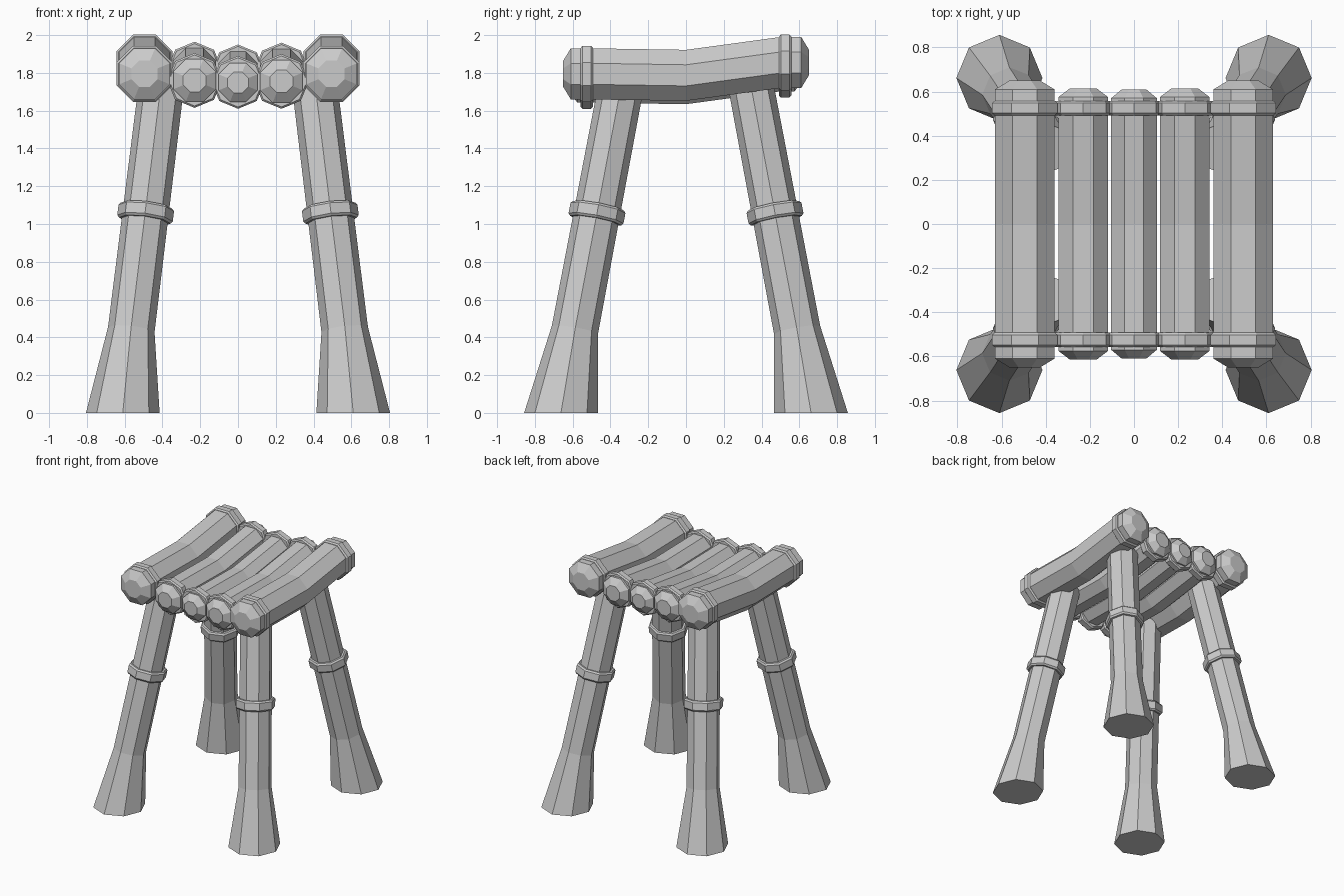
import bpy, bmesh, math
from mathutils import Vector

cube = bpy.data.objects.get("Cube")
if cube:
    bpy.data.objects.remove(cube, do_unlink=True)

# Single grey material
grey = bpy.data.materials.new("plain grey")
grey.use_nodes = True
colour = (0.6, 0.6, 0.6, 1)
grey.diffuse_color = colour
grey.node_tree.nodes["Principled BSDF"].inputs["Base Color"].default_value = colour


def loft(name, sections, phase=0.0, sides=8):
    """Skin a closed tube through (centre, radius, normal) sections."""
    bm = bmesh.new()
    rings = []
    for centre, radius, normal in sections:
        n = Vector(normal).normalized()
        u = Vector((1, 0, 0))
        u = (u - n * u.dot(n)).normalized()
        v = n.cross(u)
        ring = []
        for i in range(sides):
            a = 2 * math.pi * i / sides + phase
            ring.append(bm.verts.new(Vector(centre) + radius * (u * math.cos(a) + v * math.sin(a))))
        rings.append(ring)
    for low, high in zip(rings, rings[1:]):
        for i in range(sides):
            j = (i + 1) % sides
            bm.faces.new((low[i], low[j], high[j], high[i]))
    bm.faces.new(rings[0][::-1])
    bm.faces.new(rings[-1])
    bmesh.ops.recalc_face_normals(bm, faces=bm.faces)
    mesh = bpy.data.meshes.new(name)
    bm.to_mesh(mesh)
    bm.free()
    mesh.materials.append(grey)
    obj = bpy.data.objects.new(name, mesh)
    bpy.context.collection.objects.link(obj)
    return obj


def collar(name, centre, radius, height, normal, phase=0.0):
    """Thin band with chamfered rims, centred on a tube."""
    n = Vector(normal).normalized()
    steps = ((-0.5, 0.93), (-0.35, 1), (0.35, 1), (0.5, 0.93))
    return loft(name, [(Vector(centre) + n * height * t, radius * k, n) for t, k in steps], phase)


# Seat poles: sagging bamboo lengths with collars and domed ends
half_turn = math.pi / 8
poles = (  # name, x, height, radius, end, face radius, collar radius, phase
    ("right_outer", -0.495, 1.795, 0.146, 0.65, 0.075, 0.16, half_turn),
    ("right_inner", -0.23, 1.76, 0.122, 0.615, 0.065, 0.145, 0),
    ("middle", 0, 1.75, 0.112, 0.61, 0.06, 0.14, 0),
    ("left_inner", 0.23, 1.755, 0.122, 0.615, 0.065, 0.145, 0),
    ("left_outer", 0.495, 1.795, 0.146, 0.65, 0.075, 0.16, half_turn),
)
for name, x, z, r, end, face, band, phase in poles:
    along = (0, 1, 0)
    rise = 0.06
    shoulder = end - 0.04
    profile = (
        (-end, 0, face), (-shoulder, 0, r), (-0.5, 0, r), (0, -0.008, r),
        (0.5, rise, r), (shoulder, rise, r), (end, rise, face),
    )
    loft(name + "_seat_pole", [((x, y, z + dz), rad, along) for y, dz, rad in profile], half_turn)
    collar(name + "_front_collar", (x, -0.525, z), band, 0.065, along, phase)
    collar(name + "_back_collar", (x, 0.525, z + rise), band, 0.065, along, phase)

# Splayed legs with flared feet and a collar at mid height
for sx, side in ((-1, "right"), (1, "left")):
    for sy, end in ((-1, "front"), (1, "back")):
        foot = Vector((sx * 0.61, sy * 0.662, 0))
        knee = Vector((sx * 0.565, sy * 0.588, 0.44))
        top = Vector((sx * 0.405, sy * 0.342, 1.74))
        axis = top - knee
        bend = axis.normalized() + (knee - foot).normalized()
        loft(f"{end}_{side}_leg", [(foot, 0.195, (0, 0, 1)), (knee, 0.124, bend), (top, 0.12, axis)])
        collar(f"{end}_{side}_leg_collar", knee.lerp(top, 0.475), 0.148, 0.08, axis)
